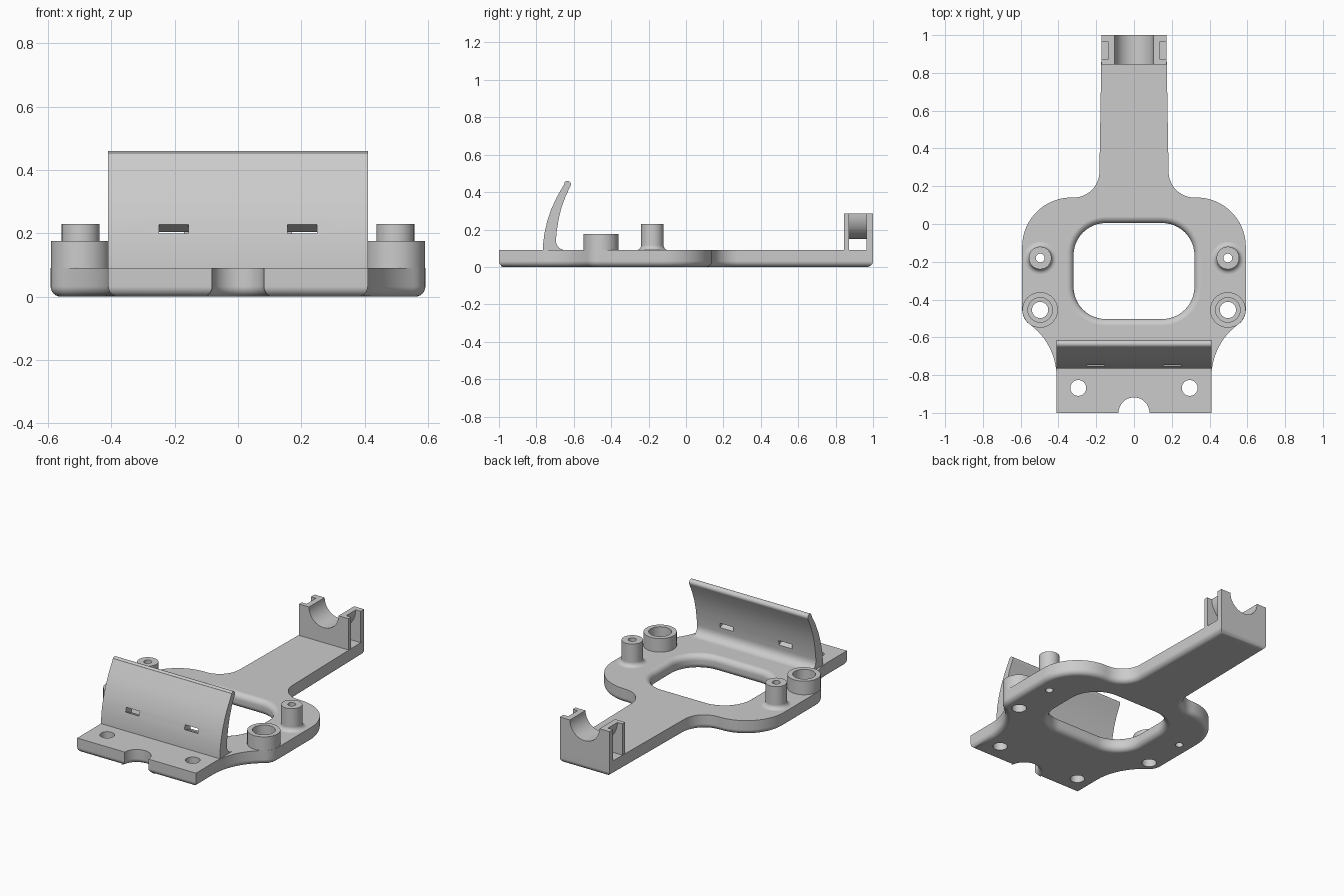
import bpy, bmesh
from math import sin, cos, radians
from mathutils import Matrix, Vector

if "Cube" in bpy.data.objects:
    bpy.data.objects.remove(bpy.data.objects["Cube"])

grey = bpy.data.materials.new("plain grey")
grey.use_nodes = True
COLOUR = (0.60, 0.60, 0.60, 1)
grey.diffuse_color = COLOUR
grey.node_tree.nodes["Principled BSDF"].inputs["Base Color"].default_value = COLOUR

THICK = 0.09      # plate thickness
SINK = 0.085      # parts start slightly inside the plate
QUARTER = [radians(a) for a in range(0, 91, 15)]


def arc(cx, cy, r, a0, a1, n=12):
    """Points on an arc, angles in degrees."""
    steps = [radians(a0 + (a1 - a0) * i / n) for i in range(n + 1)]
    return [(cx + r * cos(a), cy + r * sin(a)) for a in steps]


def finish(bm, name):
    bmesh.ops.recalc_face_normals(bm, faces=bm.faces)
    mesh = bpy.data.meshes.new(name)
    bm.to_mesh(mesh)
    bm.free()
    mesh.materials.append(grey)
    obj = bpy.data.objects.new(name, mesh)
    bpy.context.collection.objects.link(obj)
    return obj


def loft(name, rings, loop=False):
    """Skin equal rings; loop joins the last to the first, else caps."""
    bm = bmesh.new()
    rows = [[bm.verts.new(p) for p in ring] for ring in rings]
    pairs = list(zip(rows, rows[1:]))
    if loop:
        pairs.append((rows[-1], rows[0]))
    else:
        bm.faces.new(rows[0])
        bm.faces.new(rows[-1])
    n = len(rows[0])
    for low, high in pairs:
        for i in range(n):
            j = (i + 1) % n
            bm.faces.new((low[i], low[j], high[j], high[i]))
    return finish(bm, name)


def sweep_x(name, points, x0, x1):
    return loft(name, [[(x, y, z) for y, z in points] for x in (x0, x1)])


def sweep_y(name, points, y0, y1):
    return loft(name, [[(x, y, z) for x, z in points] for y in (y0, y1)])


def circle(x, y, r, z, n=40):
    return [(px, py, z) for px, py in arc(x, y, r, 0, 360, n)[:-1]]


def tube(name, x, y, profile):
    return loft(name, [circle(x, y, r, z) for r, z in profile], loop=True)


def inset(points, dist, z):
    """Move a counter-clockwise outline inward by dist, at height z."""
    ring = []
    for i, p in enumerate(points):
        before = (p - points[i - 1]).normalized()
        after = (points[(i + 1) % len(points)] - p).normalized()
        n1, n2 = Vector((-before.y, before.x)), Vector((-after.y, after.x))
        q = p + (n1 + n2) * dist / (1 + n1.dot(n2))
        ring.append((q.x, q.y, z))
    return ring


def cut(target, cutter):
    mod = target.modifiers.new("cut", 'BOOLEAN')
    mod.operation = 'DIFFERENCE'
    mod.solver = 'EXACT'
    mod.object = cutter
    bpy.context.view_layer.objects.active = target
    bpy.ops.object.modifier_apply(modifier=mod.name)
    bpy.data.objects.remove(cutter)


def smooth(obj):
    bpy.ops.object.select_all(action='DESELECT')
    obj.select_set(True)
    bpy.context.view_layer.objects.active = obj
    bpy.ops.object.shade_smooth_by_angle(angle=radians(32))
    mod = obj.modifiers.new("flat face normals", 'WEIGHTED_NORMAL')
    mod.keep_sharp = True


# Base plate: half outline from the front notch round to the arm tip
half = arc(0, -1, 0.082, 90, 0)
half += [(0.41, -1)]
half += arc(0.755, -0.81, 0.345, 180, 126)
half += arc(0.497, -0.455, 0.095, -54, 0, 6)[1:]
half += arc(0.332, -0.12, 0.26, 0, 90, 18)
half += arc(0.32, 0.277, 0.137, 270, 180)
half += [(0.171, 1)]
outline = [Vector(p) for p in half + [(-x, y) for x, y in reversed(half[1:])]]
RIM = 0.032
rings = [inset(outline, RIM * (1 - sin(a)), RIM * (1 - cos(a))) for a in QUARTER]
rings.append(inset(outline, 0, THICK))
plate = loft("base_plate", rings)


# Central opening with rounded lips above and below
def opening(grow, z, w=0.32, h=0.254, r=0.17, cy=-0.249):
    ring = []
    for sx, sy, a in ((1, 1, 0), (-1, 1, 90), (-1, -1, 180), (1, -1, 270)):
        ring += arc(sx * (w - r), cy + sy * (h - r), r + grow, a, a + 90)
    return [(x, y, z) for x, y in ring]


LIP = 0.035
rings = [opening(LIP, -0.02)]
rings += [opening(LIP * (1 - sin(a)), LIP * (1 - cos(a))) for a in QUARTER]
rings += [opening(LIP * (1 - cos(a)), THICK - LIP + LIP * sin(a)) for a in QUARTER]
rings.append(opening(LIP, THICK + 0.02))
cut(plate, loft("opening_cutter", rings))

# Screw holes through the plate
for side in (-1, 1):
    for x, y, r in ((0.295, -0.868, 0.042), (0.497, -0.455, 0.043), (0.497, -0.18, 0.023)):
        cut(plate, loft("hole_cutter", [circle(side * x, y, r, z) for z in (-0.1, 0.2)]))
smooth(plate)

# Counterbored bosses and posts with a filleted foot
FOOT = 0.026
foot = [(0.06 + FOOT * (1 - cos(a)), THICK + FOOT * (1 - sin(a))) for a in reversed(QUARTER)]
for side, label in ((-1, "right"), (1, "left")):
    smooth(tube(label + "_boss", side * 0.497, -0.455,
                [(0.043, SINK), (0.094, SINK), (0.094, 0.175),
                 (0.065, 0.175), (0.065, 0.1), (0.043, 0.1)]))
    smooth(tube(label + "_post", side * 0.497, -0.18,
                [(0.023, SINK), (0.086, SINK)] + foot + [(0.06, 0.23), (0.023, 0.23)]))

# Curved upright wall, swept across the front
wall_front = [(-0.765, SINK), (-0.764, 0.12), (-0.757, 0.18), (-0.742, 0.245),
              (-0.72, 0.31), (-0.69, 0.375), (-0.65, 0.445)]
wall_tip = arc(-0.634, 0.441, 0.019, 140, -20, 8)
wall_back = [(-0.619, 0.43), (-0.647, 0.37), (-0.668, 0.31), (-0.682, 0.25),
             (-0.691, 0.19), (-0.695, 0.15)]
wall_foot = arc(-0.645, 0.14, 0.05, 180, 270, 8) + [(-0.645, SINK)]
wall = sweep_x("curved_wall", wall_front + wall_tip + wall_back + wall_foot, -0.41, 0.41)

# Two slots, cut square to the leaning wall
for side in (-1, 1):
    bm = bmesh.new()
    bmesh.ops.create_cube(bm, size=1, matrix=Matrix.Translation((side * 0.203, -0.715, 0.2))
                          @ Matrix.Rotation(radians(-22), 4, 'X')
                          @ Matrix.Diagonal((0.092, 0.2, 0.028, 1)))
    cut(wall, finish(bm, "slot_cutter"))
smooth(wall)

# Cable saddle at the arm tip: a round channel with a tie passage beneath it
TOP = 0.285
saddle = sweep_y("cable_saddle",
                 [(-0.171, SINK), (0.171, SINK), (0.171, TOP)]
                 + arc(0, TOP, 0.102, 0, -180, 24) + [(-0.171, TOP)], 0.845, 1)
passage = [(-0.2, 0.05), (0.2, 0.05), (0.2, 0.3), (0.137, 0.3)]
passage += arc(0, TOP, 0.137, 0, -180, 24) + [(-0.137, 0.3), (-0.2, 0.3)]
cut(saddle, sweep_y("passage_cutter", passage, 0.872, 0.965))
smooth(saddle)
